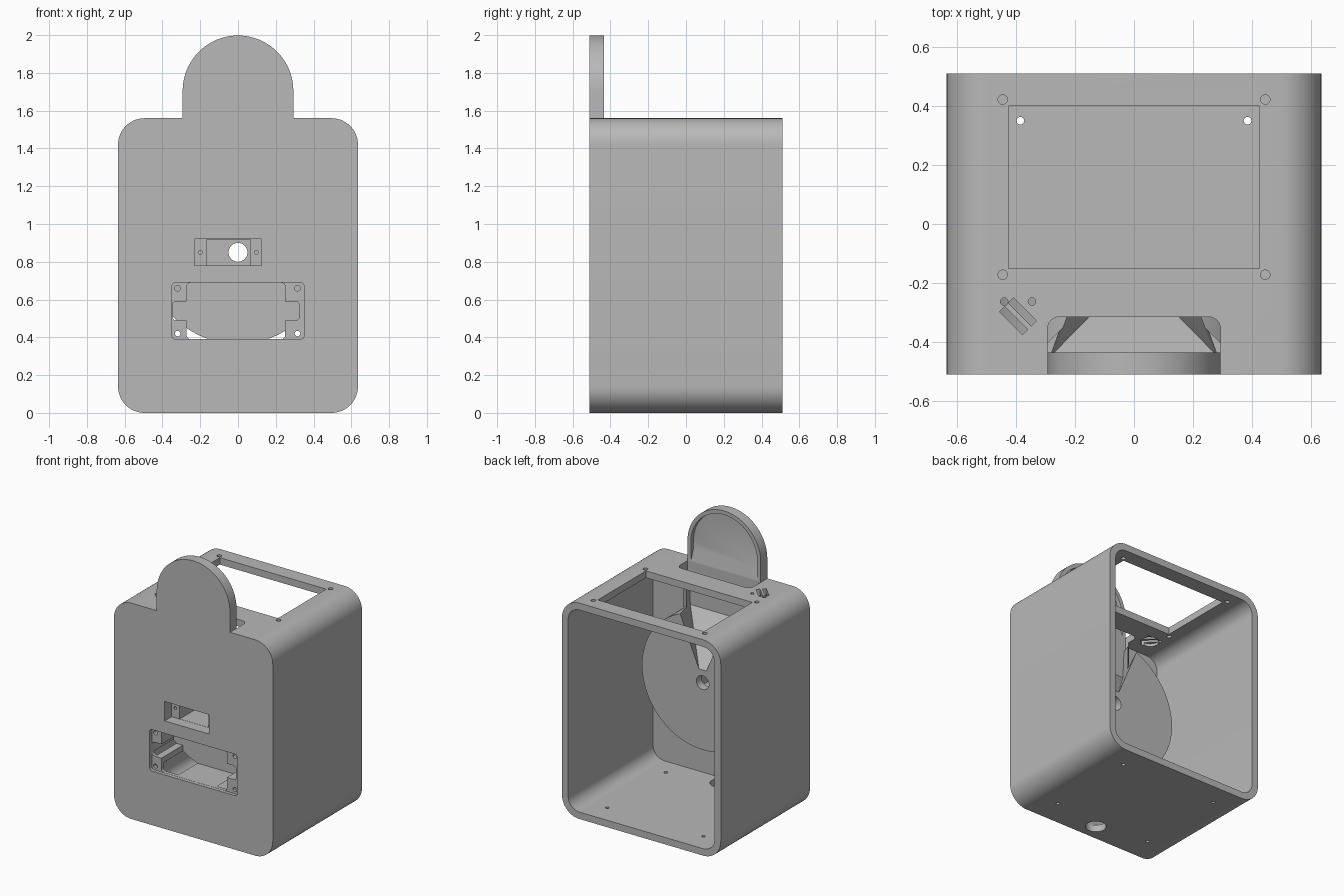
import bpy, bmesh
from math import sin, cos, pi, radians
from mathutils import Vector

if "Cube" in bpy.data.objects:
    bpy.data.objects.remove(bpy.data.objects["Cube"], do_unlink=True)

grey = bpy.data.materials.new("plain_grey")
grey.use_nodes = True
COLOUR = (0.48, 0.48, 0.48, 1)
grey.diffuse_color = COLOUR
grey.node_tree.nodes["Principled BSDF"].inputs["Base Color"].default_value = COLOUR


# ---- helpers ----
def finish(name, bm):
    bmesh.ops.recalc_face_normals(bm, faces=bm.faces)
    mesh = bpy.data.meshes.new(name)
    bm.to_mesh(mesh)
    bm.free()
    mesh.materials.append(grey)
    ob = bpy.data.objects.new(name, mesh)
    bpy.context.collection.objects.link(ob)
    return ob


def prism(name, profile, lo, hi, axis="y"):
    """Extrude a flat outline along y (outline is x,z) or z (outline is x,y)."""
    bm = bmesh.new()
    place = (lambda a, b, t: (a, t, b)) if axis == "y" else (lambda a, b, t: (a, b, t))
    face = bm.faces.new([bm.verts.new(place(a, b, lo)) for a, b in profile])
    out = bmesh.ops.extrude_face_region(bm, geom=[face])["geom"]
    new = [v for v in out if isinstance(v, bmesh.types.BMVert)]
    bmesh.ops.translate(bm, verts=new, vec=Vector(place(0, 0, hi - lo)))
    return finish(name, bm)


def hull(name, points):
    bm = bmesh.new()
    for x, y, z in points:
        for side in (-1, 1):
            bm.verts.new((side * x, y, z))
    bmesh.ops.convex_hull(bm, input=bm.verts)
    bmesh.ops.dissolve_limit(bm, angle_limit=0.01, verts=bm.verts, edges=bm.edges)
    return finish(name, bm)


def arc(cx, cy, r, start, end, n):
    return [(cx + r * cos(radians(start + (end - start) * i / n)),
             cy + r * sin(radians(start + (end - start) * i / n))) for i in range(n + 1)]


def rounded(x0, x1, y0, y1, r, n=10):
    return (arc(x1 - r, y1 - r, r, 0, 90, n) + arc(x0 + r, y1 - r, r, 90, 180, n)
            + arc(x0 + r, y0 + r, r, 180, 270, n) + arc(x1 - r, y0 + r, r, 270, 360, n))


def rect(x0, x1, y0, y1):
    return [(x0, y0), (x1, y0), (x1, y1), (x0, y1)]


def disc(cx, cy, r, n=24):
    return arc(cx, cy, r, 0, 360, n)[:-1]


def combine(ob, others, operation):
    for other in others:
        other.hide_render = True
        mod = ob.modifiers.new("combine", "BOOLEAN")
        mod.operation, mod.object, mod.solver = operation, other, "EXACT"
        bpy.context.view_layer.update()
        graph = bpy.context.evaluated_depsgraph_get()
        mesh = bpy.data.meshes.new_from_object(ob.evaluated_get(graph))
        ob.modifiers.clear()
        ob.data = mesh


def discard(obs):
    for ob in obs:
        bpy.data.objects.remove(ob, do_unlink=True)


# ---- main dimensions ----
W, D, H, WALL = 0.635, 0.51, 1.56, 0.05
FRONT_IN = -D + WALL
HUB = 0.85
DRUM_BACK = -0.19

# ---- case with arched front tab ----
case = prism("case", rounded(-W, W, 0, H, 0.14, 14), -D, D)
interior = prism("interior", rounded(-W + WALL, W - WALL, WALL, H - WALL, 0.09, 14), FRONT_IN, D + 0.1)


def arch(r, bottom):
    return [(-r, bottom), (r, bottom)] + arc(0, 1.705, r, 0, 180, 40)


tab = prism("tab", arch(0.293, 1.53), -D, -0.435)
combine(case, [interior], "DIFFERENCE")
combine(case, [tab], "UNION")

# recess in the rear of the tab, with a sloping foot
recess = prism("recess", arch(0.265, 1.5), -0.465, -0.4)
foot = hull("foot", [(0.28, -0.48, 1.68), (0.28, -0.48, 1.4), (0.28, -0.43, 1.4), (0.28, -0.435, 1.57)])
combine(recess, [foot], "DIFFERENCE")

# ---- drum behind the front wall, with chute walls up to the ceiling ----
drum = prism("drum", disc(0, HUB, 0.485, 72), FRONT_IN - 0.01, DRUM_BACK)
chute = hull("chute", [(x, y, z) for x, y in ((0.32, FRONT_IN), (0.32, -0.43), (0.19, -0.3))
                       for z in (1.1, 1.53)])
combine(drum, [chute], "UNION")
funnel = hull("funnel", [(0.27, -0.435, 1.25), (0.29, -0.435, 1.7), (0.02, -0.18, 0.93),
                         (0.18, -0.18, 1.31), (0.18, -0.18, 1.7)])

# ---- cutters shared by the front wall and the drum ----
front_cuts = [
    prism("motor_flange", rect(-0.23, 0.125, 0.78, 0.92), -0.6, -0.43),
    prism("motor_pocket", rect(-0.165, 0.065, 0.781, 0.919), -0.6, -0.25),
    prism("shaft_hole", disc(0, HUB, 0.05, 32), -0.6, 0),
    prism("screen_flange", rounded(-0.35, 0.35, 0.39, 0.69, 0.02, 4), -0.6, -0.485),
    prism("screen_pocket", rounded(-0.272, 0.25, 0.391, 0.689, 0.02, 4), -0.6, -0.24),
    prism("screen_sides", rounded(-0.348, 0.325, 0.49, 0.59, 0.02, 4), -0.6, -0.241),
]
for x in (-0.2, 0.097):
    front_cuts.append(prism("motor_screw", disc(x, HUB, 0.011, 12), -0.6, -0.35))
for x in (-0.32, 0.315):
    for z in (0.42, 0.66):
        front_cuts.append(prism("screen_screw", disc(x, z, 0.015, 16), -0.6, -0.4))

# ---- cutters for the top and floor ----
TOP = (1.45, 1.6)
slot_outline = [(-0.293, -0.435), (0.293, -0.435)] + arc(0.253, -0.355, 0.04, 0, 90, 8) \
    + arc(-0.253, -0.355, 0.04, 90, 180, 8)
slot = prism("slot", slot_outline, *TOP, "z")
case_cuts = [
    slot,
    prism("top_opening", rect(-0.425, 0.425, -0.15, 0.4), *TOP, "z"),
    prism("cable_hole", disc(0, -0.39, 0.068, 32), -0.1, 0.1, "z"),
    prism("sensor_pocket", disc(-0.395, -0.305, 0.06, 32), 1.45, 1.53, "z"),
]
for x in (-1, 1):
    for y in (-0.172, 0.422):
        case_cuts.append(prism("top_screw", disc(x * 0.445, y, 0.016, 16), *TOP, "z"))
    for y in (-0.32, 0.35):
        case_cuts.append(prism("floor_screw", disc(x * 0.385, y, 0.013, 16), -0.1, 0.1, "z"))
    # sensor holes and slanted slots
    case_cuts.append(prism("sensor_hole", disc(-0.393 + x * 0.047, -0.263, 0.013, 12), *TOP, "z"))
    outline = []
    for u, v in rect(-0.055, 0.055, -0.013, 0.013):
        v += x * 0.021
        outline.append((-0.393 + (u + v) * cos(pi / 4), -0.313 + (v - u) * cos(pi / 4)))
    case_cuts.append(prism("sensor_slot", outline, *TOP, "z"))

combine(case, [recess] + case_cuts + front_cuts, "DIFFERENCE")
combine(drum, [funnel, slot] + front_cuts, "DIFFERENCE")
discard([interior, tab, recess, foot, chute, funnel] + case_cuts + front_cuts)

# ---- shading ----
for ob in (case, drum):
    bpy.ops.object.select_all(action="DESELECT")
    ob.select_set(True)
    bpy.context.view_layer.objects.active = ob
    bpy.ops.object.shade_smooth_by_angle(angle=radians(30))
